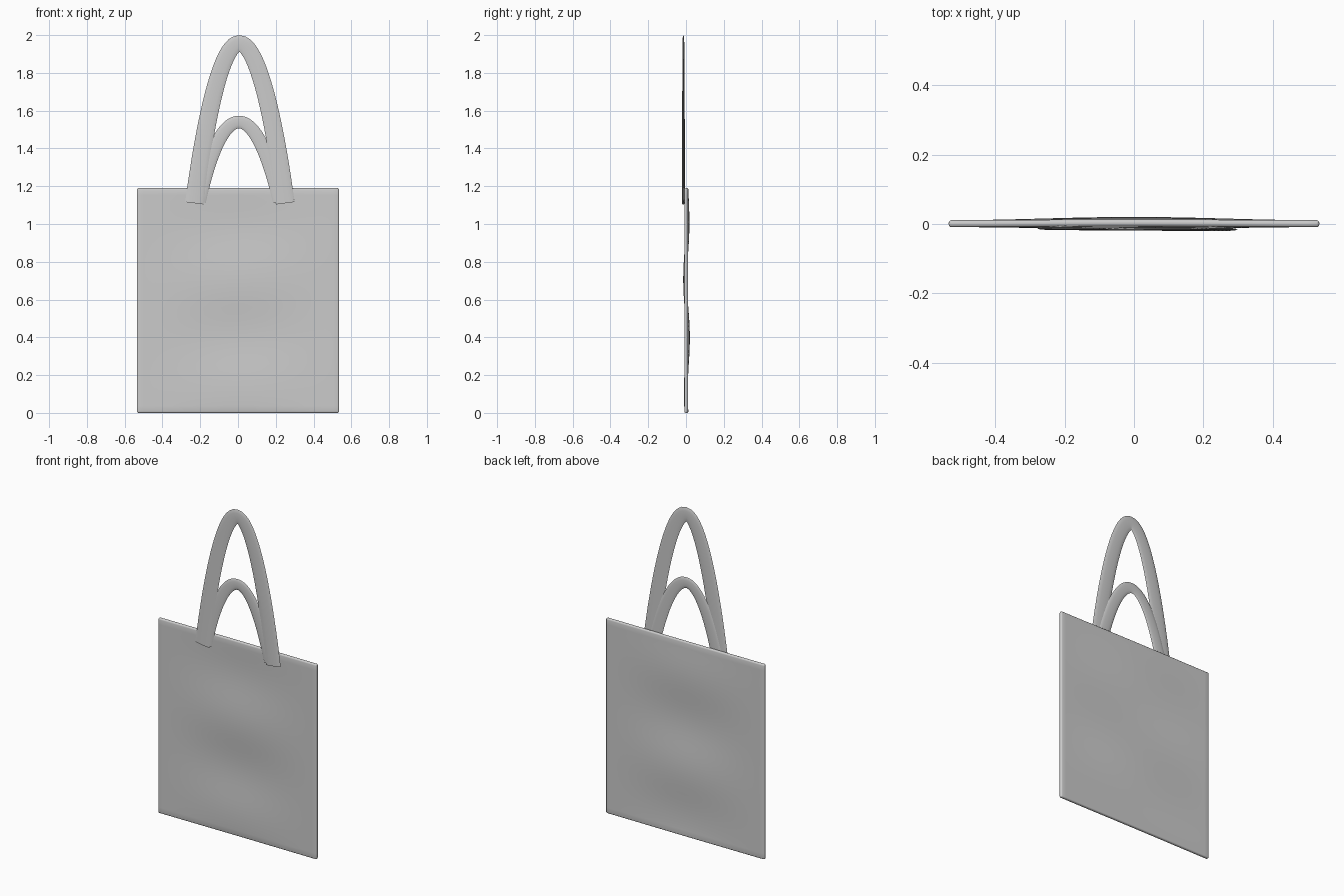
import bpy, bmesh
from math import sin, cos, pi
from mathutils import Vector
from mathutils.geometry import interpolate_bezier

cube = bpy.data.objects.get("Cube")
if cube:
    bpy.data.objects.remove(cube, do_unlink=True)

fabric = bpy.data.materials.new("grey fabric")
fabric.use_nodes = True
grey = (0.6, 0.6, 0.6, 1)
fabric.diffuse_color = grey
fabric.node_tree.nodes["Principled BSDF"].inputs["Base Color"].default_value = grey


def add_object(name, bm):
    bmesh.ops.recalc_face_normals(bm, faces=bm.faces[:])
    mesh = bpy.data.meshes.new(name)
    bm.to_mesh(mesh)
    bm.free()
    mesh.materials.append(fabric)
    obj = bpy.data.objects.new(name, mesh)
    bpy.context.collection.objects.link(obj)
    return obj


def smooth(obj, degrees):
    bpy.ops.object.select_all(action='DESELECT')
    obj.select_set(True)
    bpy.context.view_layer.objects.active = obj
    bpy.ops.object.shade_smooth_by_angle(angle=degrees * pi / 180)


# Bag body: a softly rippled sheet, thickened, with rounded rims
WIDTH, HEIGHT, STEPS = 1.07, 1.19, 32
bm = bmesh.new()
bmesh.ops.create_grid(bm, x_segments=STEPS, y_segments=STEPS, size=0.5)
for v in bm.verts:
    x, z = v.co.x * WIDTH, (v.co.y + 0.5) * HEIGHT
    ripple = cos(2 * pi * (z - 1.03) / 0.64) * sin(pi * z / HEIGHT) ** 0.5 if 0 < z < HEIGHT else 0
    bulge = cos(pi * x / WIDTH) ** 2
    v.co = (x, 0.001 + bulge * (0.008 * ripple + 0.002), z)
body = add_object("bag_body", bm)
solid = body.modifiers.new("Thickness", 'SOLIDIFY')
solid.thickness = 0.02
solid.offset = 0
bevel = body.modifiers.new("Rounded rim", 'BEVEL')
bevel.width = 0.008
bevel.segments = 3
bevel.angle_limit = pi / 3
smooth(body, 60)


# Handles: flattened oval straps swept along an arch
def strap(name, half_arches, width_end, width_top, y):
    path = []
    for foot, h1, h2, apex in half_arches:
        pts = interpolate_bezier(*[Vector((a, 0, b)) for a, b in (foot, h1, h2, apex)], 20)
        path += pts if not path else pts[::-1][1:]
    bm = bmesh.new()
    rings = []
    for i, p in enumerate(path):
        tangent = (path[min(i + 1, len(path) - 1)] - path[max(i - 1, 0)]).normalized()
        side = Vector((tangent.z, 0, -tangent.x))
        t = 1 - abs(2 * i / (len(path) - 1) - 1)
        half = (width_end + (width_top - width_end) * t) / 2
        depth = Vector((0, 0.005, 0))
        base = p + Vector((0, y - 0.006 * p.x, 0))
        rings.append([bm.verts.new(base + side * half * cos(a) + depth * sin(a))
                      for a in (2 * pi * k / 12 for k in range(12))])
    for a, b in zip(rings, rings[1:]):
        for k in range(12):
            bm.faces.new((a[k], a[k - 1], b[k - 1], b[k]))
    bm.faces.new(rings[0])
    bm.faces.new(rings[-1])
    smooth(add_object(name, bm), 80)


strap("front_handle",
      [((-0.23, 1.11), (-0.17, 1.58), (-0.085, 1.955), (0.007, 1.957)),
       ((0.25, 1.11), (0.19, 1.58), (0.10, 1.955), (0.007, 1.957))],
      0.10, 0.085, -0.014)
strap("back_handle",
      [((-0.21, 1.12), (-0.155, 1.36), (-0.08, 1.54), (0.005, 1.54)),
       ((0.225, 1.12), (0.165, 1.36), (0.09, 1.54), (0.005, 1.54))],
      0.08, 0.066, -0.011)
